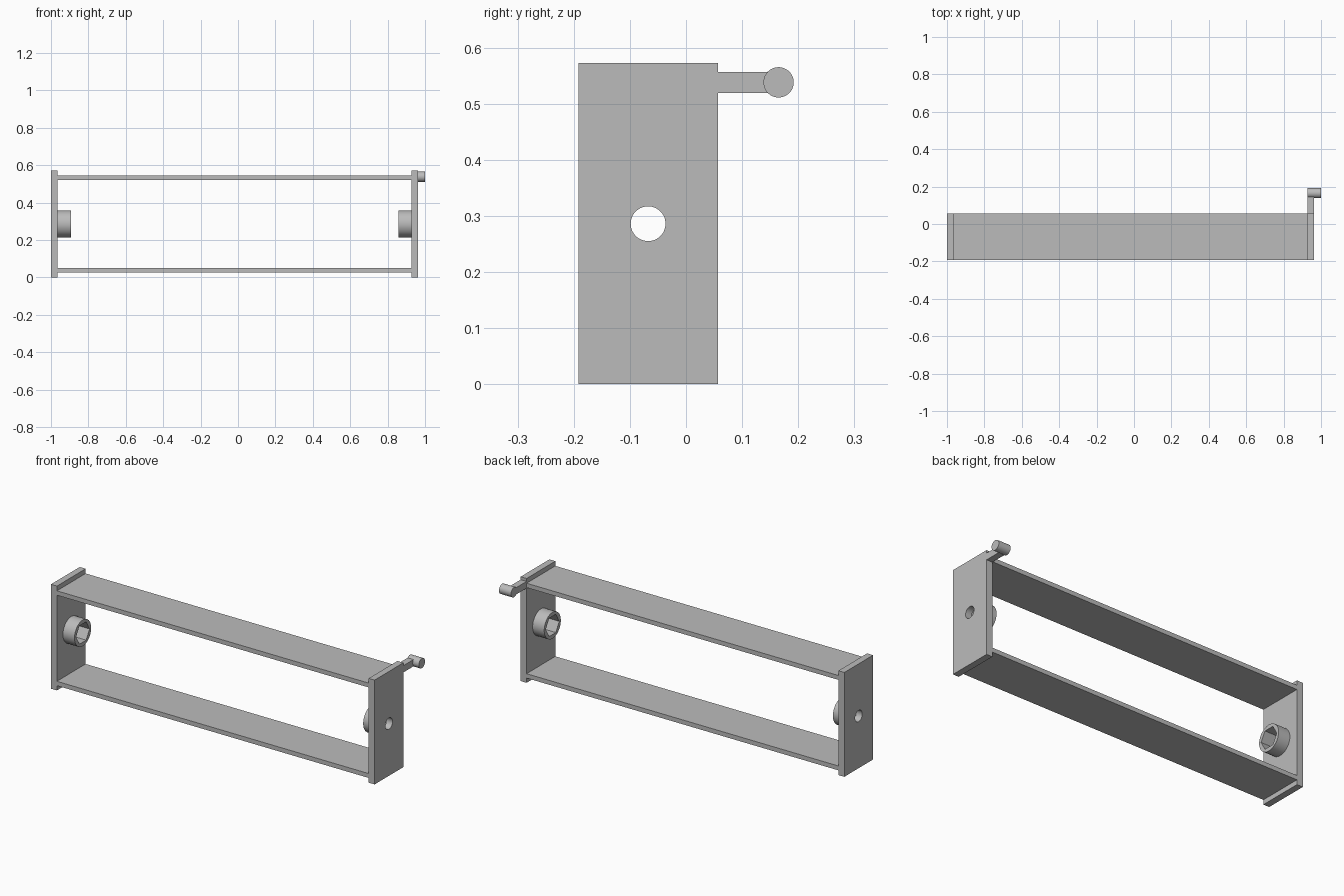
import bpy
from math import pi

if "Cube" in bpy.data.objects:
    bpy.data.objects.remove(bpy.data.objects["Cube"], do_unlink=True)

grey = bpy.data.materials.new("plain grey")
grey.use_nodes = True
COLOUR = (0.5, 0.5, 0.5, 1)
grey.diffuse_color = COLOUR
grey.node_tree.nodes["Principled BSDF"].inputs["Base Color"].default_value = COLOUR

HEIGHT = 0.572
FRONT, BACK = -0.192, 0.057
MID_Y, MID_Z = (FRONT + BACK) / 2, HEIGHT / 2
LEFT, RIGHT = 0.963, -1.0
PLATE = 0.036
RAIL = 0.024
BOSS = 0.07


def box(name, x, y, z):
    """Box between pairs of limits."""
    bpy.ops.mesh.primitive_cube_add(size=1, location=[sum(p) / 2 for p in (x, y, z)])
    ob = bpy.context.object
    ob.name = name
    ob.scale = [p[1] - p[0] for p in (x, y, z)]
    bpy.ops.object.transform_apply(location=False, rotation=False, scale=True)
    ob.data.materials.append(grey)
    return ob


def rod(name, x, y, z, radius, sides=48):
    """Prism along x between two limits."""
    bpy.ops.mesh.primitive_cylinder_add(
        vertices=sides, radius=radius, depth=abs(x[1] - x[0]),
        location=(sum(x) / 2, y, z), rotation=(0, pi / 2, 0))
    ob = bpy.context.object
    ob.name = name
    bpy.ops.object.transform_apply(location=False, rotation=True, scale=False)
    ob.data.materials.append(grey)
    return ob


def cut(ob, cutter):
    """Subtract the cutter, then discard it."""
    bpy.ops.object.select_all(action="DESELECT")
    ob.select_set(True)
    bpy.context.view_layer.objects.active = ob
    mod = ob.modifiers.new("cut", "BOOLEAN")
    mod.operation, mod.solver, mod.object = "DIFFERENCE", "EXACT", cutter
    bpy.ops.object.modifier_apply(modifier=mod.name)
    bpy.data.objects.remove(cutter, do_unlink=True)


def smooth(ob):
    bpy.ops.object.select_all(action="DESELECT")
    ob.select_set(True)
    bpy.context.view_layer.objects.active = ob
    bpy.ops.object.shade_smooth_by_angle(angle=pi / 6)


# End plates with a bolt hole, and bosses with a hexagonal socket
for side, outer, inward in (("left", LEFT, -1), ("right", RIGHT, 1)):
    inner = outer + inward * PLATE
    tip = inner + inward * BOSS
    plate = box(side + "_end_plate", sorted((outer, inner)), (FRONT, BACK), (0, HEIGHT))
    cut(plate, rod("hole", (outer - 0.1, outer + 0.1), MID_Y, MID_Z, 0.031))
    smooth(plate)
    boss = rod(side + "_boss", (inner, tip), MID_Y, MID_Z, 0.072)
    cut(boss, rod("socket", (inner - 0.1, inner + 0.1), MID_Y, MID_Z, 0.058, 6))
    smooth(boss)

# Rails joining the plates
inside = (RIGHT + PLATE, LEFT - PLATE)
for name, z in (("bottom_rail", 0.038), ("top_rail", HEIGHT - 0.038)):
    box(name, inside, (FRONT, BACK), (z - RAIL / 2, z + RAIL / 2))

# Rear arm with a cross peg
box("peg_arm", (LEFT - PLATE, LEFT), (BACK, 0.16), (0.519, 0.556))
smooth(rod("peg", (LEFT - PLATE, 1.0), 0.165, 0.538, 0.027))
